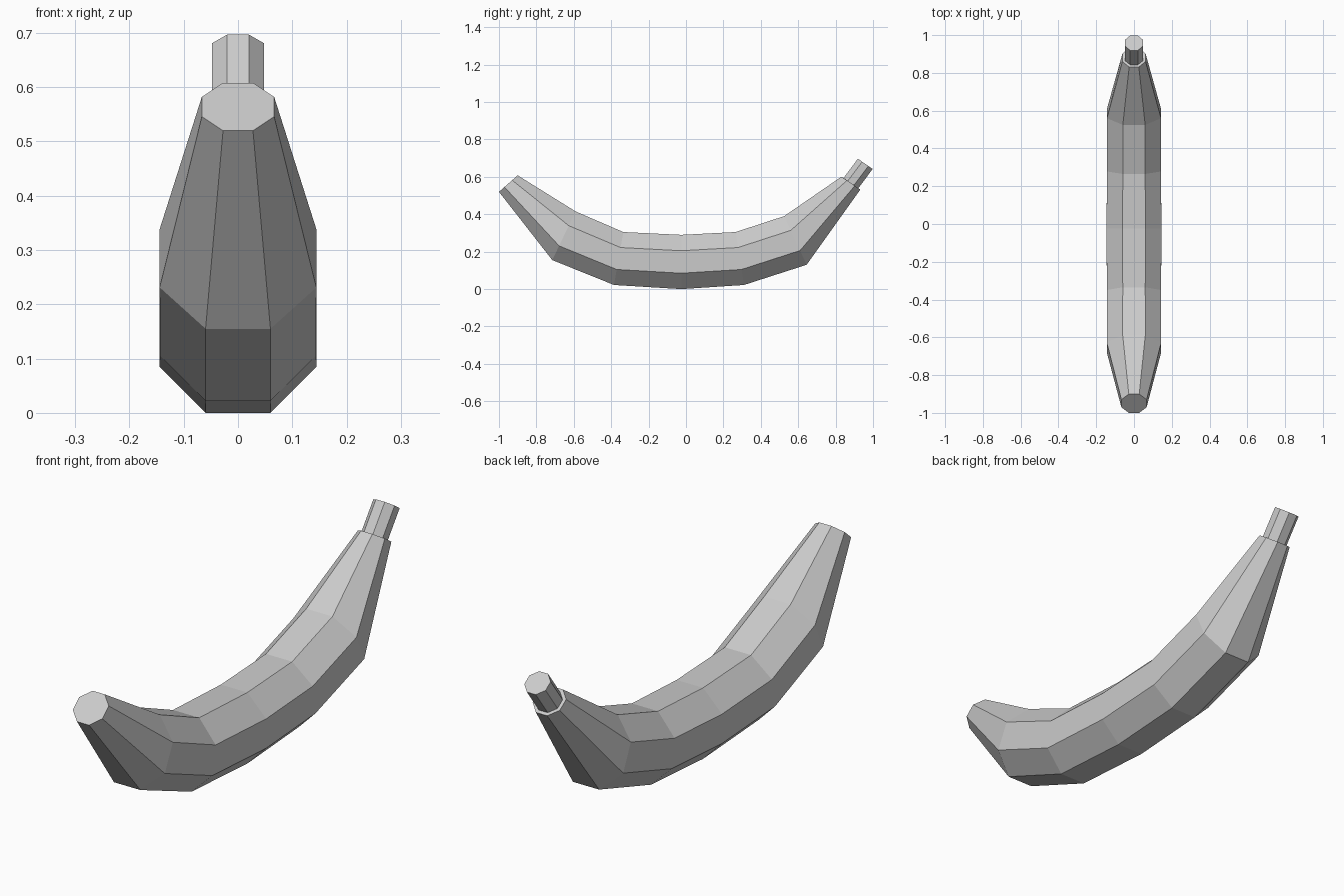
import bpy, bmesh, math
from mathutils import Vector

if "Cube" in bpy.data.objects:
    bpy.data.objects.remove(bpy.data.objects["Cube"])

SIDES = 8


def ring(bm, low, high):
    """Regular octagon standing across the curve, from its low to its high (y, z) edge."""
    lo, hi = Vector((0, *low)), Vector((0, *high))
    mid, up = (lo + hi) / 2, (hi - lo) / 2
    k = 1 / math.cos(math.pi / SIDES)
    verts = []
    for i in range(SIDES):
        a = (i + 0.5) * 2 * math.pi / SIDES
        p = mid + up * k * math.sin(a)
        p.x = up.length * k * math.cos(a)
        verts.append(bm.verts.new(p))
    return verts


def loft(name, sections, cap_start=False, cap_end=False):
    bm = bmesh.new()
    rings = [ring(bm, lo, hi) for lo, hi in sections]
    for a, b in zip(rings, rings[1:]):
        for i in range(SIDES):
            j = (i + 1) % SIDES
            bm.faces.new((a[i], b[i], b[j], a[j]))
    if cap_start:
        bm.faces.new(rings[0])
    if cap_end:
        bm.faces.new(rings[-1][::-1])
    # the front (+x at i=0, turning to +z) winds so that faces point outward
    bm.normal_update()
    first = bm.faces[:][0]
    if first.normal.dot(first.calc_center_median() - (Vector((0, *sections[0][0])) + Vector((0, *sections[0][1]))) / 2) < 0:
        bmesh.ops.reverse_faces(bm, faces=bm.faces[:])
    mesh = bpy.data.meshes.new(name)
    bm.to_mesh(mesh)
    bm.free()
    obj = bpy.data.objects.new(name, mesh)
    bpy.context.collection.objects.link(obj)
    return obj


# Stem root, set in from the edge of the fruit's back end
root = ((0.921, 0.539), (0.842, 0.594))

# Curved fruit body: outer (lower) and inner (upper) edge of each section
loft("fruit_body", [
    ((-1.0, 0.52), (-0.90, 0.608)),
    ((-0.715, 0.155), (-0.59, 0.415)),
    ((-0.385, 0.022), (-0.335, 0.305)),
    ((-0.025, 0.0), (-0.025, 0.29)),
    ((0.31, 0.022), (0.265, 0.305)),
    ((0.645, 0.13), (0.525, 0.39)),
    ((0.932, 0.532), (0.831, 0.601)),
    root,
], cap_start=True)

# Stem
loft("stem", [root, ((0.998, 0.642), (0.919, 0.697))], cap_end=True)
